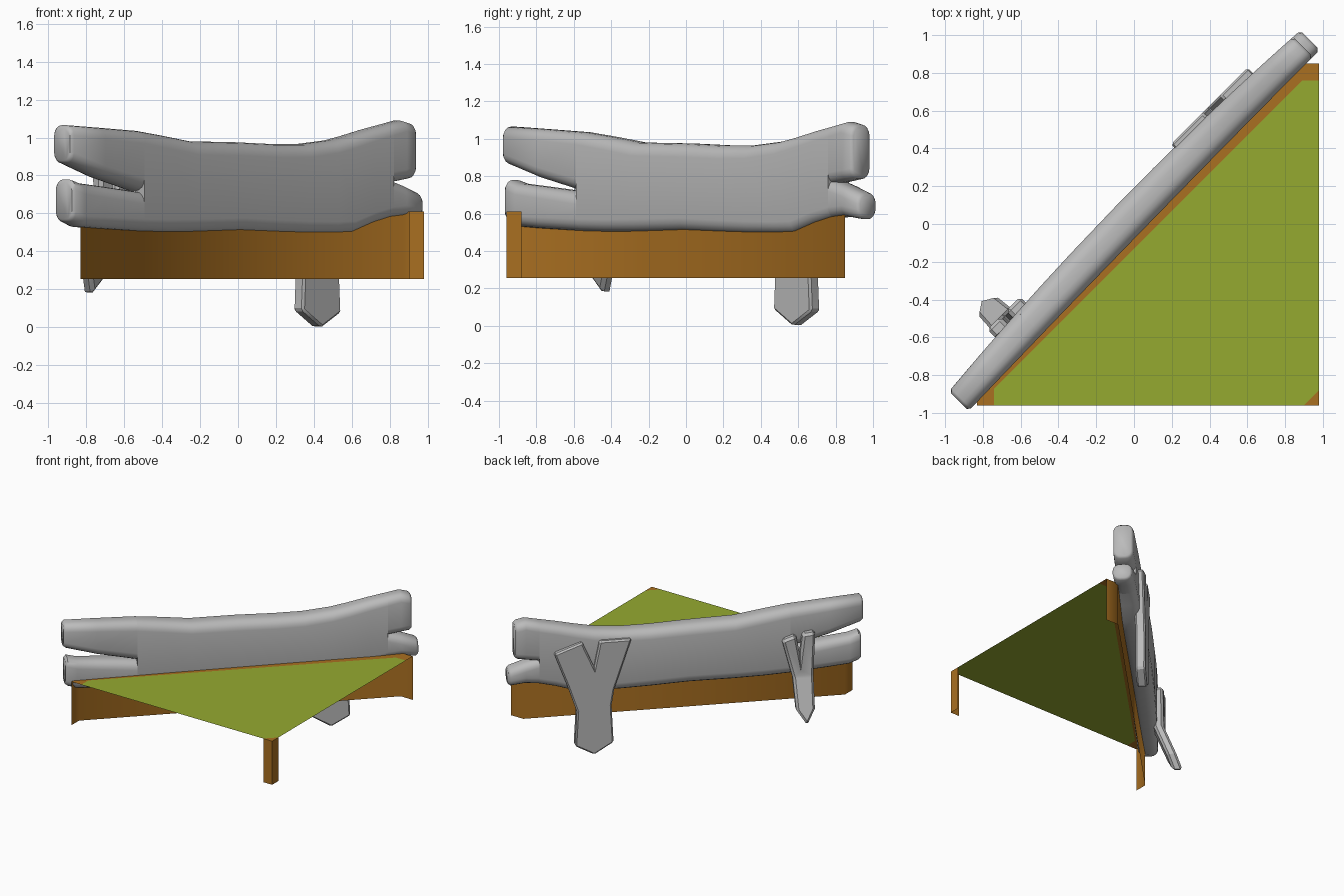
import bpy, bmesh, math
from mathutils import Vector

cube = bpy.data.objects.get("Cube")
if cube:
    bpy.data.objects.remove(cube, do_unlink=True)


def material(name, rgb):
    m = bpy.data.materials.new(name)
    m.use_nodes = True
    m.diffuse_color = (*rgb, 1)
    bsdf = m.node_tree.nodes["Principled BSDF"]
    bsdf.inputs["Base Color"].default_value = (*rgb, 1)
    bsdf.inputs["Roughness"].default_value = 0.8
    return m


GREY = material("weathered grey wood", (0.5, 0.5, 0.5))
BROWN = material("brown earth", (0.4, 0.16, 0.015))
GREEN = material("grass green", (0.3, 0.4, 0.03))
R2 = math.sqrt(2)


def diagonal(u, v, z):
    """u runs along the fence, v points to its back."""
    return Vector(((u - v) / R2, (u + v) / R2, z))


def finish(name, bm, mat, angle=40, closed=True):
    if closed:
        bmesh.ops.recalc_face_normals(bm, faces=bm.faces)
    mesh = bpy.data.meshes.new(name)
    bm.to_mesh(mesh)
    bm.free()
    mesh.materials.append(mat)
    for p in mesh.polygons:
        p.use_smooth = True
    mesh.set_sharp_from_angle(angle=math.radians(angle))
    obj = bpy.data.objects.new(name, mesh)
    bpy.context.collection.objects.link(obj)
    return obj


# Log: lofted rounded sections, each station is (s, low z, high z)
def section(s, low, high, shrink=0.0):
    centre = 0.04 + 0.02 * s - 0.033 * s * s
    half = 0.095 - 0.025 * s * s - shrink
    tall = (high - low) / 2 - shrink
    r = min(0.75 * half, 0.8 * tall)
    pts = []
    for corner in range(4):
        for k in range(5):
            a = (corner + k / 4) * math.pi / 2
            mid = (corner + 0.5) * math.pi / 2
            dv = math.copysign(half - r, math.cos(mid)) + r * math.cos(a)
            dz = math.copysign(tall - r, math.sin(mid)) + r * math.sin(a)
            pts.append(diagonal(s * R2, centre + dv, (low + high) / 2 + dz))
    return pts


def log_part(name, stations, tip=0):
    bm = bmesh.new()
    rings = [section(*st) for st in stations]
    if tip:  # softened free end
        s, low, high = stations[-1]
        rings.append(section(s + tip * 0.012, low, high, 0.014))
    rings = [[bm.verts.new(p) for p in ring] for ring in rings]
    n = len(rings[0])
    for a, b in zip(rings, rings[1:]):
        for i in range(n):
            j = (i + 1) % n
            bm.faces.new((a[i], a[j], b[j], b[i]))
    bm.faces.new(rings[0])
    bm.faces.new(rings[-1])
    return finish(name, bm, GREY, 50)


log_part("log_body", [(-0.54, 0.505, 1.035), (-0.4, 0.5, 1.01), (-0.25, 0.5, 0.98),
                      (0, 0.505, 0.975), (0.2, 0.495, 0.965), (0.35, 0.49, 0.965),
                      (0.5, 0.49, 0.985), (0.59, 0.495, 1.01), (0.7, 0.545, 1.045),
                      (0.79, 0.575, 1.07)])
log_part("log_upper_right_fork", [(-0.54, 0.72, 1.035), (-0.75, 0.79, 1.052),
                                  (-0.92, 0.865, 1.065)], -1)
log_part("log_lower_right_fork", [(-0.54, 0.505, 0.715), (-0.75, 0.52, 0.745),
                                  (-0.86, 0.53, 0.76), (-0.91, 0.555, 0.78)], -1)
log_part("log_upper_left_fork", [(0.79, 0.76, 1.07), (0.86, 0.775, 1.09),
                                 (0.905, 0.785, 1.075)], 1)
log_part("log_lower_left_fork", [(0.79, 0.575, 0.78), (0.86, 0.585, 0.75),
                                 (0.94, 0.57, 0.71)], 1)


# Stakes: forked outlines given thickness, optionally kicked out at the foot
def stake(name, u0, outline, v0, v1, kick=0.0, bevel=0.012):
    bm = bmesh.new()
    face = bm.faces.new([bm.verts.new((u0 + du, v0, z)) for du, z in outline])
    out = bmesh.ops.extrude_face_region(bm, geom=[face])
    for v in out["geom"]:
        if isinstance(v, bmesh.types.BMVert):
            v.co.y = v1
    bmesh.ops.recalc_face_normals(bm, faces=bm.faces)
    rim = [e for e in bm.edges if e.calc_face_angle(0) > 0.8]
    bmesh.ops.bevel(bm, geom=rim, offset=bevel, segments=1, affect='EDGES')
    if kick:
        for z in (0.28, 0.36, 0.44, 0.52):
            bmesh.ops.bisect_plane(bm, geom=bm.verts[:] + bm.edges[:] + bm.faces[:],
                                   plane_co=(0, 0, z), plane_no=(0, 0, 1))
    for v in bm.verts:
        u, w, z = v.co
        w += kick * max(0, 0.52 - z) / 0.35
        v.co = diagonal(u, w, z)
    finish(name, bm, GREY, 30)


stake("broad_forked_stake", 0.714,
      [(0, 0), (0.145, 0.08), (0.13, 0.36), (0.2, 0.57), (0.3, 0.84), (0.09, 0.92),
       (0, 0.71), (-0.04, 0.92), (-0.28, 0.92), (-0.15, 0.52), (-0.13, 0.39),
       (-0.145, 0.09)], 0.085, 0.16)
stake("narrow_forked_stake", -0.86,
      [(0, 0.17), (0.075, 0.28), (0.085, 0.5), (0.165, 0.81), (0.06, 0.845),
       (0.03, 0.68), (0.01, 0.85), (-0.085, 0.86), (-0.07, 0.5), (-0.065, 0.28)],
      0.08, 0.155, kick=0.14, bevel=0.018)

# Ground: a triangular grass sheet with an earth border
TOP, BOTTOM = 0.61, 0.255


def sheet(name, outlines, mat):
    bm = bmesh.new()
    for outline in outlines:
        bm.faces.new([bm.verts.new((x, y, TOP)) for x, y in outline])
    finish(name, bm, mat, closed=False)


def skirt(name, path, angle):
    bm = bmesh.new()
    cols = [[bm.verts.new((x, y, z)) for z in (BOTTOM, TOP)] for x, y in path]
    for a, b in zip(cols, cols[1:]):
        bm.faces.new((a[0], b[0], b[1], a[1]))
    finish(name, bm, BROWN, angle, closed=False)


back_edge = [(0.98, 0.85), (0.87, 0.85), (-0.83, -0.86), (-0.83, -0.96)]
grass_back = [(0.98, 0.76), (0.89, 0.76), (-0.74, -0.87), (-0.74, -0.96)]
corner = [(0.9, -0.96), (0.98, -0.96), (0.98, -0.88)]

sheet("grass_top", [[corner[2]] + grass_back + [corner[0]]], GREEN)
borders = [[back_edge[i + 1], grass_back[i + 1], grass_back[i], back_edge[i]][::-1]
           for i in range(3)]
sheet("earth_border", [b[::-1] for b in borders] + [corner], BROWN)
skirt("back_earth_wall", back_edge, 60)
skirt("front_corner_wall", corner, 60)
